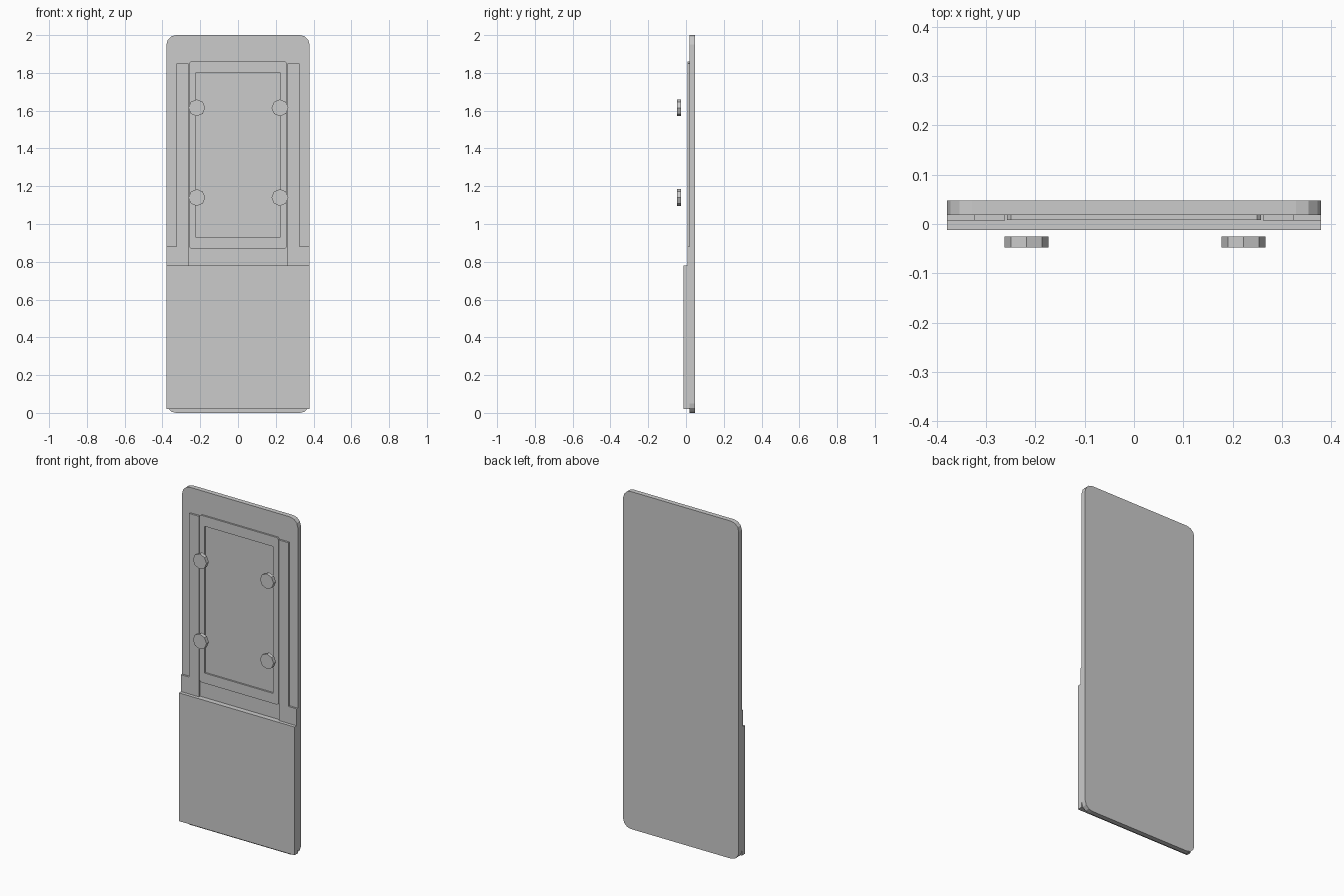
import bpy, bmesh, math

if "Cube" in bpy.data.objects:
    bpy.data.objects.remove(bpy.data.objects["Cube"])

PLATE_FRONT, PLATE_BACK = 0.0185, 0.0475
TRIM_FRONT = 0.0075


def extrude_outline(name, points, y0, y1):
    """Solid made from an (x, z) outline extruded from y0 to y1."""
    bm = bmesh.new()
    face = bm.faces.new([bm.verts.new((x, y0, z)) for x, z in points])
    ext = bmesh.ops.extrude_face_region(bm, geom=[face])
    verts = [g for g in ext["geom"] if isinstance(g, bmesh.types.BMVert)]
    bmesh.ops.translate(bm, verts=verts, vec=(0, y1 - y0, 0))
    bmesh.ops.recalc_face_normals(bm, faces=bm.faces)
    mesh = bpy.data.meshes.new(name)
    bm.to_mesh(mesh)
    bm.free()
    obj = bpy.data.objects.new(name, mesh)
    bpy.context.collection.objects.link(obj)
    return obj


def rounded_rect(w, z0, z1, r, segs):
    """Outline of half-width w with rounded corners."""
    pts = []
    corners = [(w - r, z1 - r), (r - w, z1 - r), (r - w, z0 + r), (w - r, z0 + r)]
    for q, (cx, cz) in enumerate(corners):
        for i in range(segs + 1):
            a = math.pi / 2 * (q + i / segs)
            pts.append((cx + r * math.cos(a), cz + r * math.sin(a)))
    return pts


def rect(w, z0, z1):
    return [(w, z1), (-w, z1), (-w, z0), (w, z0)]


# Back plate with rounded corners
extrude_outline("back_plate", rounded_rect(0.379, 0, 2, 0.05, 3), PLATE_FRONT, PLATE_BACK)

# Thick lower front panel
extrude_outline("lower_panel", rect(0.379, 0.02, 0.78), -0.0125, PLATE_FRONT)

# L-shaped side strips
for side, s in (("left", -1), ("right", 1)):
    strip = [(0.262, 0.78), (0.379, 0.78), (0.379, 0.88),
             (0.325, 0.88), (0.325, 1.85), (0.262, 1.85)]
    extrude_outline("side_strip_" + side, [(s * x, z) for x, z in strip],
                    TRIM_FRONT, PLATE_FRONT)

# Window frame: open the front and back faces, leaving a rim
frame = extrude_outline("window_frame", rounded_rect(0.258, 0.87, 1.86, 0.008, 1),
                        TRIM_FRONT + 0.001, PLATE_FRONT)
cutter = extrude_outline("window_cutter", rect(0.225, 0.93, 1.80), -0.1, 0.1)
cutter.hide_render = True
cutter.hide_set(True)
cut = frame.modifiers.new("opening", "BOOLEAN")
cut.operation = "DIFFERENCE"
cut.object = cutter
cut.solver = "EXACT"

# Four octagonal knobs standing off the front
for row, z in (("lower", 1.14), ("upper", 1.615)):
    for side, x in (("left", -0.218), ("right", 0.222)):
        octagon = [(x + 0.0445 * math.cos(i * math.pi / 4),
                    z + 0.0445 * math.sin(i * math.pi / 4)) for i in range(8)]
        extrude_outline(f"knob_{row}_{side}", octagon, -0.0475, -0.0255)
